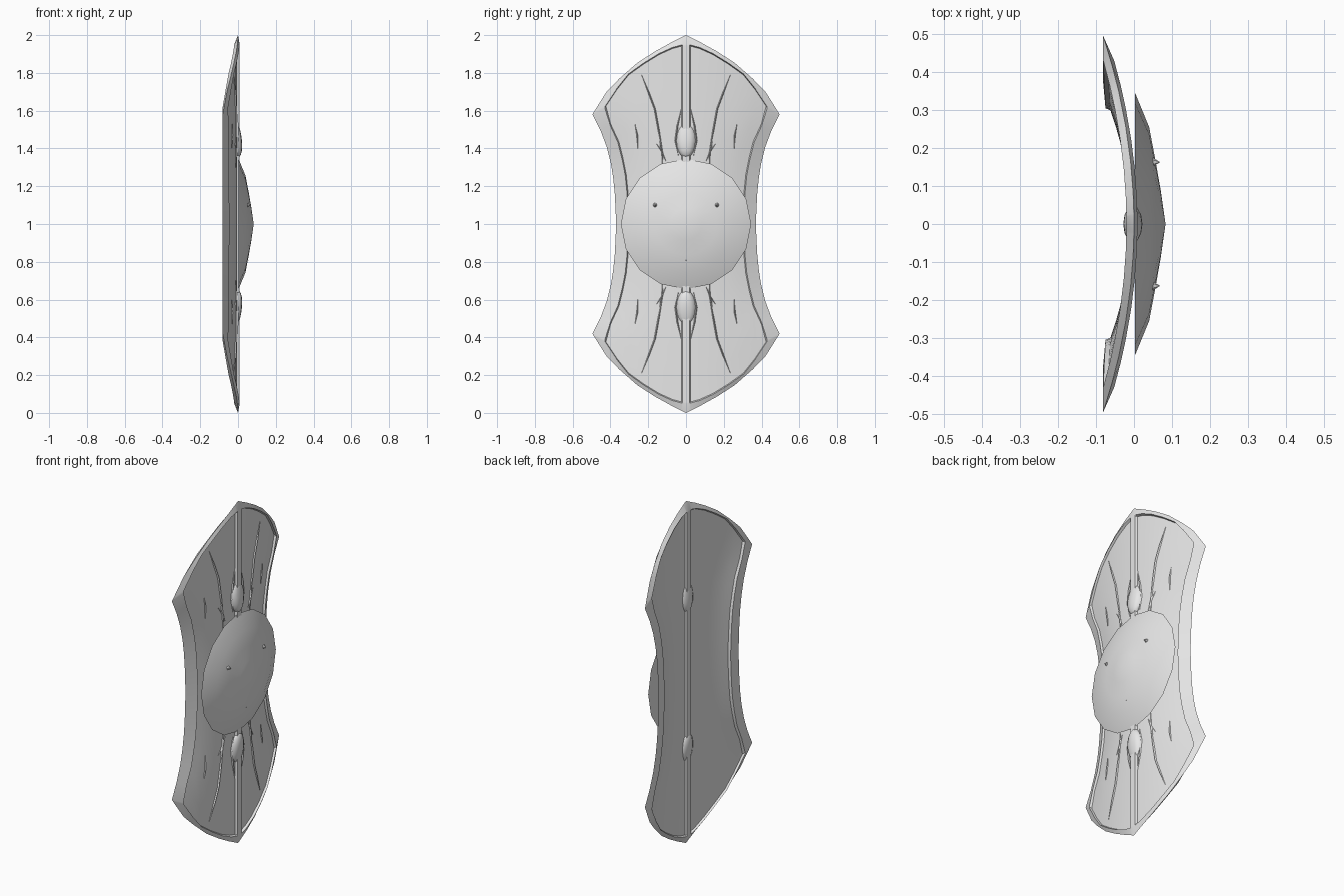
import bpy, bmesh, math
from mathutils import Vector, Matrix

if "Cube" in bpy.data.objects:
    bpy.data.objects.remove(bpy.data.objects["Cube"])

steel = bpy.data.materials.new("steel_grey")
steel.use_nodes = True
grey = (0.8, 0.8, 0.8, 1)
steel.diffuse_color = grey
steel.node_tree.nodes["Principled BSDF"].inputs["Base Color"].default_value = grey

MID = 1.0  # height of the shield centre

# Half widths by height, and heights of the outer and inner rim by width
WAIST = [(0, .37), (.14, .375), (.29, .39), (.45, .43), (.58, .495)]
CREST = [(0, 1), (.13, .935), (.25, .86), (.37, .755), (.44, .68), (.495, .58)]
INNER = [(0, .95), (.05, .945), (.17, .89), (.3, .8), (.38, .7), (.43, .62)]


def lookup(table, v):
    for (a, p), (b, q) in zip(table, table[1:]):
        if v <= b:
            return p + (q - p) * (v - a) / (b - a)
    return table[-1][1]


def bend(y, z):
    """Depth of the curved shield at a point."""
    return -.081 * (y / lookup(WAIST, abs(z))) ** 2


def add_object(name, bm, angle=30):
    bmesh.ops.remove_doubles(bm, verts=bm.verts, dist=1e-5)
    bmesh.ops.recalc_face_normals(bm, faces=bm.faces)
    mesh = bpy.data.meshes.new(name)
    bm.to_mesh(mesh)
    bm.free()
    mesh.materials.append(steel)
    obj = bpy.data.objects.new(name, mesh)
    bpy.context.collection.objects.link(obj)
    bpy.ops.object.select_all(action='DESELECT')
    obj.select_set(True)
    bpy.context.view_layer.objects.active = obj
    bpy.ops.object.shade_smooth_by_angle(angle=math.radians(angle))


# Shield body: sharp outer edge, thick frame and spine, thin sunken panels
SPINE, RIM, GAP = .018, .065, .006
FILL = [0, .12, .3, .5, .7, .85, 1]
LEVELS = [-1, -.85, -.7, -.55, -.42, -.28, -.14, 0, .14, .28, .42, .55, .7, .85, 1]
COLS = len(FILL) + 3
ROWS = len(LEVELS) + 2


def column_y(i, z):
    edge = lookup(WAIST, abs(z)) - RIM
    if i == 0:
        return 0
    if i == 1:
        return SPINE
    if i == COLS - 1:
        return edge
    f = FILL[i - 2]
    return SPINE + GAP + f * (edge - SPINE - 2 * GAP)


def grid_point(i, j):
    if i == COLS:
        row = max(0, min(len(LEVELS) - 1, j - 2))
        z = LEVELS[row] * .58
        return lookup(WAIST, abs(z)), z
    y_top = column_y(i, 1)
    sign = -1 if j < ROWS / 2 else 1
    if j in (0, ROWS + 1):
        y = y_top * .495 / .43
        return y, sign * lookup(CREST, y)
    top = lookup(INNER, y_top)
    if j in (1, ROWS):
        return y_top, sign * top
    z = LEVELS[j - 2] * (top - GAP)
    return column_y(i, z), z


def surface(i, j, side):
    y, z = grid_point(i, j)
    x = bend(y, z)
    outer = i == COLS or j in (0, ROWS + 1)
    panel = 2 <= i <= COLS - 2 and 2 <= j <= ROWS - 1
    if panel:
        x += -.004 if side > 0 else -.009
    elif not outer:
        x += .009 if side > 0 else -.02
    return x, y, z + MID


bm = bmesh.new()
for flip in (1, -1):
    for side in (1, -1):
        verts = {}
        for i in range(COLS + 1):
            for j in range(ROWS + 2):
                x, y, z = surface(i, j, side)
                verts[i, j] = bm.verts.new((x, y * flip, z))
        for i in range(COLS):
            for j in range(ROWS + 1):
                corners = [verts[i, j], verts[i + 1, j], verts[i + 1, j + 1], verts[i, j + 1]]
                bm.faces.new(corners)
bmesh.ops.dissolve_degenerate(bm, dist=1e-5, edges=bm.edges)
add_object("shield_body", bm)

# Central boss: shallow dome with a flat back
bm = bmesh.new()
SIDES = 16
rings = []
for x, r in [(.003, .345), (.04, .255), (.057, .165), (.071, .085)]:
    angles = [math.tau * k / SIDES for k in range(SIDES)]
    rings.append([bm.verts.new((x, r * math.cos(a), MID + r * math.sin(a))) for a in angles])
tip = bm.verts.new((.083, 0, MID))
bm.faces.new(rings[0])
for k in range(SIDES):
    n = (k + 1) % SIDES
    for low, high in zip(rings, rings[1:]):
        bm.faces.new((low[k], low[n], high[n], high[k]))
    bm.faces.new((rings[-1][k], rings[-1][n], tip))
add_object("boss", bm, 40)

# Pointed studs on the boss
for name, x, y, z, size in [("left_stud", .056, .163, 1.1, .016),
                            ("right_stud", .056, -.163, 1.1, .016),
                            ("lower_stud", .05, 0, .808, .006)]:
    bm = bmesh.new()
    bmesh.ops.create_cone(bm, cap_ends=True, segments=6, radius1=size, radius2=0, depth=size * 1.6,
                          matrix=Matrix.Translation((x, y, z)) @ Matrix.Rotation(math.pi / 2, 4, 'Y'))
    add_object(name, bm)

# Oval swellings on the spine, fullest towards the boss, showing on both faces
for name, sign in (("upper_spine_swelling", 1), ("lower_spine_swelling", -1)):
    bm = bmesh.new()
    bmesh.ops.create_uvsphere(bm, u_segments=12, v_segments=10, radius=1)
    for v in bm.verts:
        lift = .44 + .09 * v.co.z
        peak = 1 - .35 * v.co.z
        v.co = Vector((-.003 + .024 * v.co.x * peak, .05 * v.co.y, MID + sign * lift))
    add_object(name, bm, 40)

# Raised veins on the front panels, tapered at both ends
VEINS = {
    "long_vein": [(.235, .79), (.195, .69), (.165, .61), (.145, .5), (.12, .36)],
    "branch_vein": [(.125, .3), (.125, .38), (.16, .43)],
    "twig_vein": [(.105, .33), (.13, .39), (.14, .44)],
    "short_vein": [(.27, .53), (.258, .47), (.255, .4)],
    "spine_vein": [(.022, .62), (.045, .52), (.056, .44), (.04, .36)],
}


def add_vein(name, path, sy, sz):
    bm = bmesh.new()
    sections = []
    for k, (y, z) in enumerate(path):
        end = k in (0, len(path) - 1)
        w = .001 if end else .005
        rise = .001 if end else .007
        x = bend(y, z) - .004
        section = [(x - .002, y - w), (x + rise, y), (x - .002, y + w)]
        sections.append([bm.verts.new((px, py * sy, MID + z * sz)) for px, py in section])
    for a, b in zip(sections, sections[1:]):
        for k in range(3):
            n = (k + 1) % 3
            bm.faces.new((a[k], a[n], b[n], b[k]))
    bm.faces.new(sections[0])
    bm.faces.new(sections[-1])
    add_object(name, bm)


for sy, across in ((1, "left"), (-1, "right")):
    for sz, height in ((1, "upper"), (-1, "lower")):
        for name, path in VEINS.items():
            add_vein(f"{height}_{across}_{name}", path, sy, sz)
